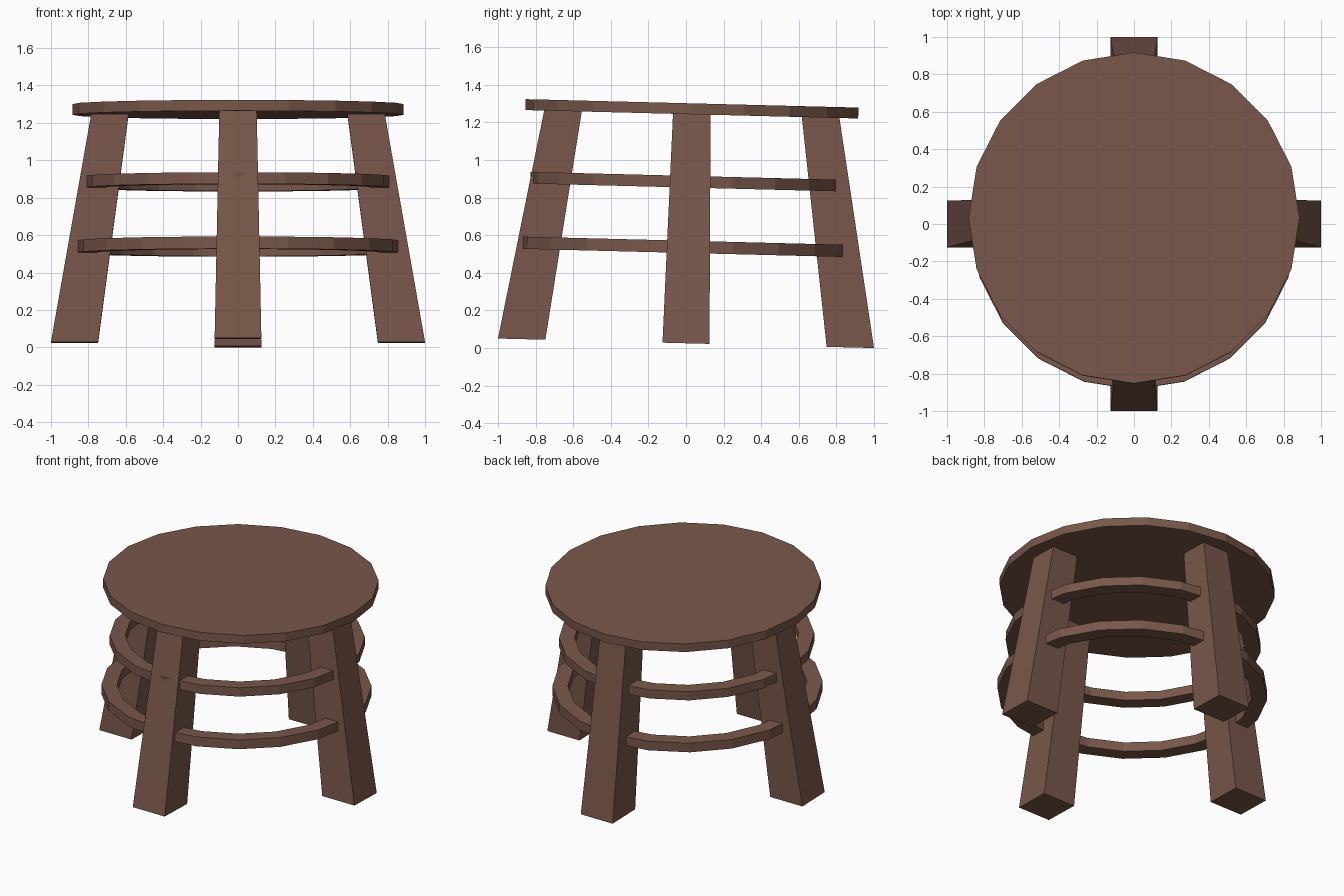
import bpy, bmesh
from math import sin, cos, pi, radians
from mathutils import Matrix

if "Cube" in bpy.data.objects:
    bpy.data.objects.remove(bpy.data.objects["Cube"])

wood = bpy.data.materials.new("brown_wood")
wood.diffuse_color = (0.19, 0.095, 0.068, 1)
wood.use_nodes = True
wood.node_tree.nodes["Principled BSDF"].inputs["Base Color"].default_value = wood.diffuse_color

# The whole stool leans slightly about x
TILT = Matrix.Translation((0, 0, 0.0253)) @ Matrix.Rotation(radians(-1.45), 4, 'X')
SIDES = 20


def add_object(name, verts, faces, local=Matrix()):
    mesh = bpy.data.meshes.new(name)
    mesh.from_pydata(verts, [], faces)
    mesh.transform(TILT @ local)
    bm = bmesh.new()
    bm.from_mesh(mesh)
    bmesh.ops.recalc_face_normals(bm, faces=bm.faces)
    bm.to_mesh(mesh)
    bm.free()
    mesh.materials.append(wood)
    ob = bpy.data.objects.new(name, mesh)
    bpy.context.collection.objects.link(ob)
    return ob


def circle(r, z, y=0):
    return [(r * cos(2 * pi * i / SIDES), y + r * sin(2 * pi * i / SIDES), z)
            for i in range(SIDES)]


# Round seat
n = SIDES
add_object("seat", circle(0.885, 1.218) + circle(0.885, 1.276),
           [list(range(n)), list(range(n, 2 * n))] +
           [(i, (i + 1) % n, n + (i + 1) % n, n + i) for i in range(n)])

# Four tapered, splayed legs
leg = [(x, y, z) for z, x0, x1, h in ((0, 0.748, 1.0, 0.125), (1.22, 0.585, 0.785, 0.1))
       for x, y in ((x0, -h), (x1, -h), (x1, h), (x0, h))]
box = [(0, 1, 2, 3), (4, 5, 6, 7)] + [(i, (i + 1) % 4, 4 + (i + 1) % 4, 4 + i) for i in range(4)]
for k, side in enumerate(("right", "back", "left", "front")):
    add_object(side + "_leg", leg, box, Matrix.Rotation(k * pi / 2, 4, 'Z'))

# Two ring rails running through the legs
for name, r, z0, z1 in (("upper_rail", 0.82, 0.828, 0.89), ("lower_rail", 0.868, 0.48, 0.545)):
    loops = [(r, z0), (r, z1), (r - 0.1, z1), (r - 0.1, z0)]
    verts = [v for rr, z in loops for v in circle(rr, z, -0.03)]
    faces = [(a * n + i, a * n + (i + 1) % n, b * n + (i + 1) % n, b * n + i)
             for a, b in ((0, 1), (1, 2), (2, 3), (3, 0)) for i in range(n)]
    add_object(name, verts, faces)
